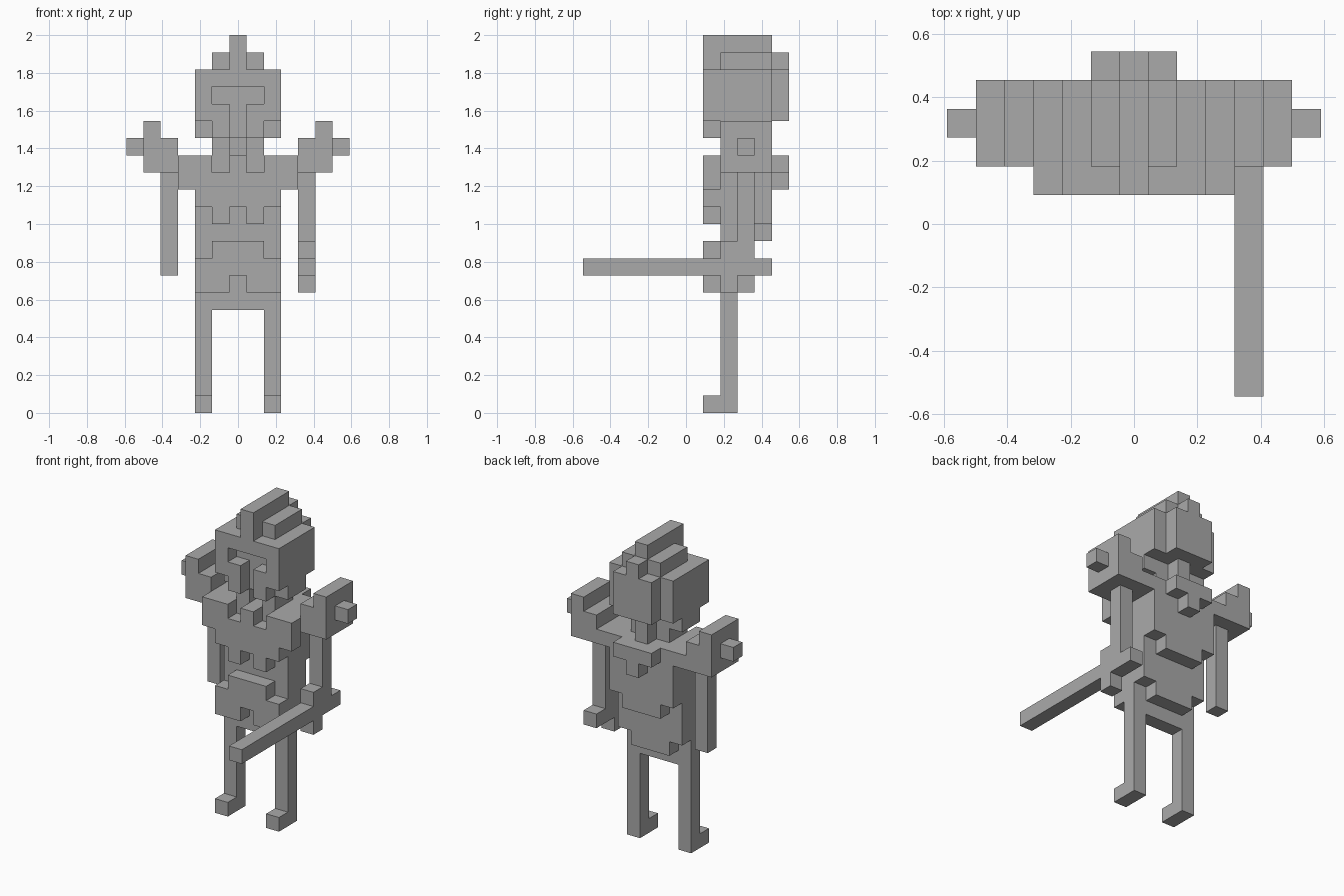
import bpy
import bmesh
from math import radians
from mathutils import Vector
from itertools import product

UNIT = 2 / 22

cube = bpy.data.objects.get("Cube")
if cube:
    bpy.data.objects.remove(cube)

grey = bpy.data.materials.new("plain_grey")
grey.use_nodes = True
grey.diffuse_color = (0.4, 0.4, 0.4, 1)
grey.node_tree.nodes["Principled BSDF"].inputs["Base Color"].default_value = grey.diffuse_color

parts = {}
owned = set()


def box(x, y, z):
    """Cells of a block: x is an inclusive column range, y and z are edges."""
    return set(product(range(x[0], x[1] + 1), range(*y), range(*z)))


def mirrored(cells):
    return cells | {(-x, y, z) for x, y, z in cells}


def both(column, y, z):
    """The same one-wide block on the left and the right."""
    return mirrored(box((column, column), y, z))


def middle(half, y, z):
    """A block centred on x = 0."""
    return box((-half, half), y, z)


def add(name, cells):
    cells = cells - owned
    parts[name] = cells
    owned.update(cells)


# Legs and hips
add("legs", both(2, (2, 3), (0, 7)))
add("feet", both(2, (1, 2), (0, 1)))
add("hips", middle(1, (2, 3), (6, 7)))

# Torso core, with a stepped lower edge at the back
add("torso", middle(2, (2, 3), (7, 15)) | middle(2, (3, 4), (8, 15))
    | middle(1, (3, 4), (7, 8)))

# Stepped belt plate at the front
add("belt_plate", both(2, (1, 2), (7, 9)) | both(1, (1, 2), (7, 10))
    | middle(0, (1, 2), (8, 10)))

# Breastplate, with two notches in its collar
add("breastplate", both(3, (1, 2), (13, 15)) | both(2, (1, 2), (12, 15))
    | both(1, (1, 2), (11, 14)) | middle(0, (1, 2), (12, 15)))

# Back plate and shoulder bridges
add("back_plate", middle(2, (4, 5), (11, 15)) | middle(1, (4, 5), (10, 11)))
add("shoulders", both(3, (2, 5), (14, 15)))

# Shoulder pads with a stud on each side
add("shoulder_pads", both(4, (2, 5), (14, 16)) | both(5, (2, 5), (14, 17)))
add("pad_studs", both(6, (3, 4), (15, 16)))

# Arms
add("arms", both(4, (3, 4), (8, 14)))

# Sword held forward in the left hand
hand = (4, 4)
add("sword_blade", box(hand, (-6, 2), (8, 9)))
add("sword_guard", box(hand, (2, 3), (7, 10)))
add("sword_pommel", box(hand, (4, 5), (8, 9)))

# Neck and jaw
add("neck", both(1, (2, 4), (15, 16)) | middle(0, (3, 4), (15, 16)))
add("jaw", middle(2, (2, 4), (16, 17)))

# Helmet with a T-shaped face opening
shell = middle(2, (1, 5), (17, 20)) | both(1, (1, 2), (16, 17))
visor = middle(1, (1, 2), (18, 19)) | middle(0, (1, 2), (16, 18))
add("helmet", shell - visor)
add("helmet_back", middle(1, (5, 6), (17, 20)))

# Crest over the helmet and its tail down the back
add("crest", middle(0, (1, 5), (21, 22)) | middle(0, (1, 6), (20, 21)))
add("crest_sides", both(1, (2, 5), (20, 21)))
add("crest_tail", middle(0, (4, 5), (15, 17)) | middle(1, (5, 6), (14, 15))
    | middle(0, (5, 6), (13, 14)))


def skin(name, cells):
    """Make the outer faces of a part and merge the flat ones."""
    bm = bmesh.new()
    for cell in sorted(cells):
        centre = Vector(cell) + Vector((0, 0.5, 0.5))
        for axis, sign in product(range(3), (-1, 1)):
            step = [0, 0, 0]
            step[axis] = sign
            if tuple(c + s for c, s in zip(cell, step)) in owned:
                continue
            u, v = Vector((0, 0, 0)), Vector((0, 0, 0))
            u[(axis + 1) % 3] = 0.5
            v[(axis + 2) % 3] = 0.5 * sign
            mid = centre + Vector(step) / 2
            corners = (mid - u - v, mid + u - v, mid + u + v, mid - u + v)
            bm.faces.new([bm.verts.new(c * UNIT) for c in corners])
    bmesh.ops.remove_doubles(bm, verts=bm.verts, dist=UNIT / 100)
    bmesh.ops.dissolve_limit(bm, angle_limit=radians(1), verts=bm.verts, edges=bm.edges)
    mesh = bpy.data.meshes.new(name)
    bm.to_mesh(mesh)
    bm.free()
    mesh.materials.append(grey)
    bpy.context.collection.objects.link(bpy.data.objects.new(name, mesh))


for part_name, part_cells in parts.items():
    skin(part_name, part_cells)
